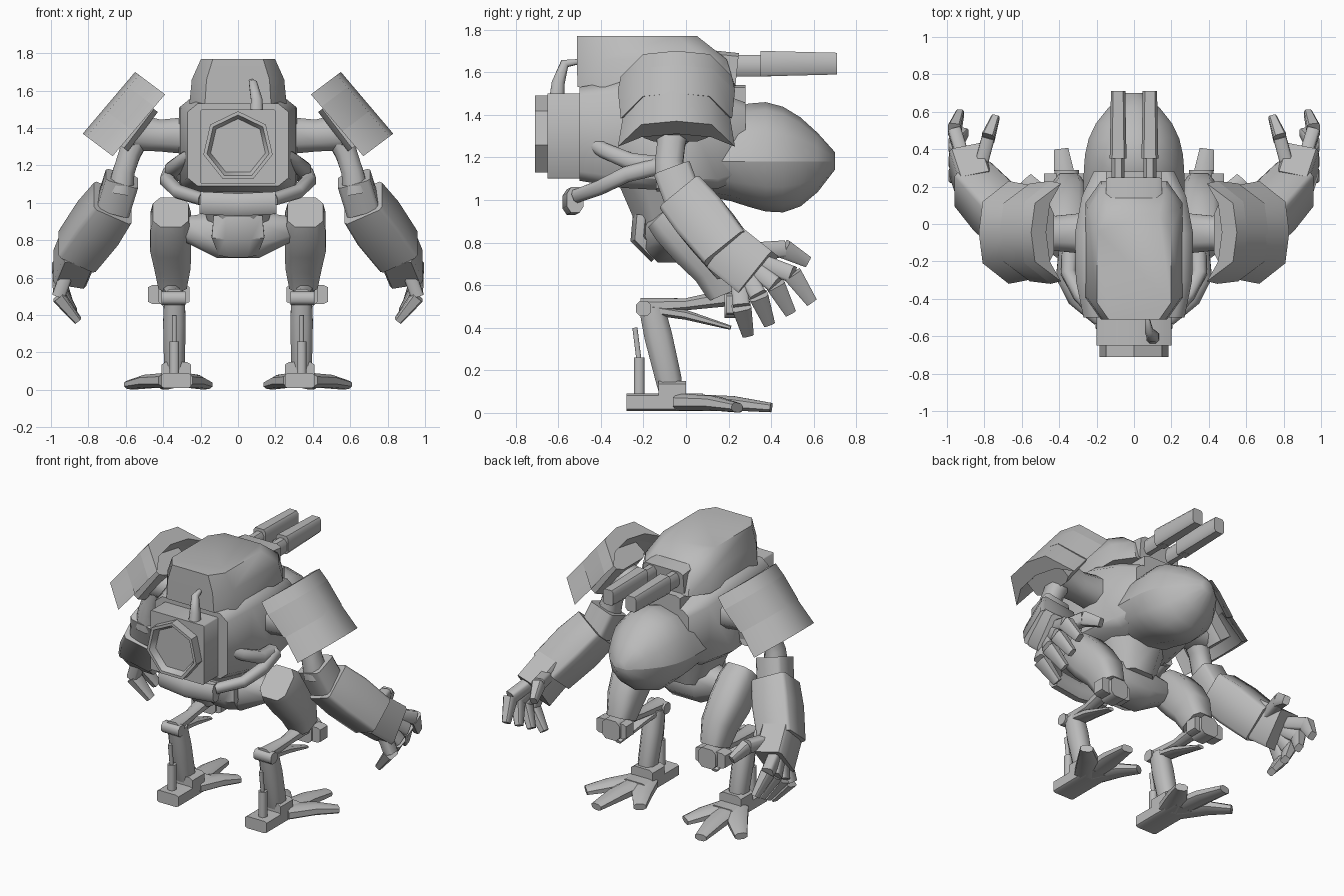
import bpy
import bmesh
import math
from mathutils import Vector

cube = bpy.data.objects.get("Cube")
if cube:
    bpy.data.objects.remove(cube)

colour = (.5, .5, .5, 1)
grey = bpy.data.materials.new("plain grey")
grey.use_nodes = True
grey.diffuse_color = colour
grey.node_tree.nodes["Principled BSDF"].inputs["Base Color"].default_value = colour
ALONG_Y = Vector((0, 1, 0))
UPRIGHT = Vector((0, 0, 1))
parts = []


def loft(name, rings, mirror=False):
    """Skin a list of equal rings of points, optionally mirrored in x."""
    bm = bmesh.new()
    loops = [[bm.verts.new(point) for point in ring] for ring in rings]
    count = len(rings[0])
    for lower, upper in zip(loops, loops[1:]):
        for i in range(count):
            j = (i + 1) % count
            bm.faces.new((lower[i], lower[j], upper[j], upper[i]))
    bm.faces.new(loops[0])
    bm.faces.new(loops[-1])
    bmesh.ops.recalc_face_normals(bm, faces=bm.faces)
    mesh = bpy.data.meshes.new(name)
    bm.to_mesh(mesh)
    bm.free()
    mesh.materials.append(grey)
    part = bpy.data.objects.new(name, mesh)
    bpy.context.collection.objects.link(part)
    if mirror:
        part.modifiers.new("mirror", "MIRROR").use_mirror_merge = False
    parts.append(part)


def limb(name, *path, width, depth=None, taper=1, swell=0, corner=.5, mirror=True, axis=None):
    """Loft a square with cut corners along a path; width and depth are half sizes."""
    points = [Vector(p) for p in path]
    depth = depth or width
    last = len(points) - 1
    rings = []
    for i, centre in enumerate(points):
        t = i / last
        scale = (1 + (taper - 1) * t) * (1 + swell * math.sin(math.pi * t))
        ahead = axis or (points[min(i + 1, last)] - points[max(i - 1, 0)]).normalized()
        guide = ALONG_Y if abs(ahead.x) > .85 else Vector((1, 0, 0))
        side = (guide - ahead * ahead.dot(guide)).normalized() * width * scale
        up = ahead.cross(side.normalized()) * depth * scale
        ring = []
        for a, b in ((1, 1), (-1, 1), (-1, -1), (1, -1)):
            first, second = side * a + up * b * corner, side * a * corner + up * b
            ring += [first, second] if a == b else [second, first]
        rings.append([centre + offset for offset in ring])
    loft(name, rings, mirror)


# Body, snout and upper hull
limb("body", (0, -.5, 1.31), (0, -.3, 1.31), (0, -.05, 1.3), (0, .15, 1.28), (0, .28, 1.28),
     width=.27, depth=.22, taper=.8, swell=.3, corner=.8, mirror=False, axis=ALONG_Y)
limb("snout", (0, -.4, 1.3), (0, -.65, 1.3), width=.2, depth=.2, corner=.97, mirror=False)
limb("upper_hull", (0, -.14, 1.53), (0, -.16, 1.66), (0, -.23, 1.77), width=.26, depth=.37,
     taper=.76, swell=.08, corner=.68, mirror=False, axis=UPRIGHT)
limb("hull_tail", (0, .05, 1.63), (0, .24, 1.61), width=.15, depth=.08, corner=.8, mirror=False)


def port_ring(radius, y):
    """Seven-sided ring facing forward."""
    angles = [i * math.tau / 7 for i in range(7)]
    return [(radius * math.sin(a), y, 1.3 + radius * math.cos(a)) for a in angles]


loft("front_port", [port_ring(.19, -.6), port_ring(.19, -.71),
                    port_ring(.17, -.71), port_ring(.15, -.67)])
limb("antenna", (.1, -.61, 1.42), (.1, -.6, 1.55), (.08, -.57, 1.64), (.07, -.5, 1.65),
     width=.04, taper=.3, mirror=False)

# Twin rear barrels and their mount
limb("barrel_mount", (0, .1, 1.48), (0, .28, 1.48), width=.15, depth=.06, corner=.8, mirror=False)
limb("barrel_root", (.085, .15, 1.63), (.085, .4, 1.63), width=.035, depth=.05)
limb("barrel", (.085, .35, 1.64), (.085, .71, 1.64), width=.045, depth=.06, taper=.85, corner=.7)


def shell(name, height, delay):
    """Half dome reaching back from the body; delay moves its crest to the rear."""
    rings = []
    for i in range(8):
        t = i / 7
        half = .27 * math.cos(1.4 * t * t)
        rise = height * math.sin(math.pi * (.25 + .7 * t ** delay))
        arc = [math.pi * step / 6 for step in range(7)]
        rings.append([(half * math.cos(a), .13 + .57 * t, 1.18 + rise * math.sin(a)) for a in arc])
    loft(name, rings)


shell("rear_shell_upper", height=.28, delay=1.1)
shell("rear_shell_lower", height=-.24, delay=1.6)

# Waist and pelvis
limb("waist", (0, -.06, .84), (0, -.08, 1.1), width=.14, depth=.15, taper=1.6, mirror=False)
limb("pelvis", (-.27, -.05, .86), (-.1, -.07, .83), (.1, -.07, .83), (.27, -.05, .86),
     width=.07, swell=.9, mirror=False)
limb("pelvis_cap", (0, -.21, .93), (0, -.22, .82), (0, -.14, .73),
     width=.13, depth=.04, taper=.8, swell=.2, mirror=False)

# Front bumper and curved side tubes
limb("bumper", (-.2, -.52, 1), (0, -.54, .99), (.2, -.52, 1), width=.04, depth=.06, mirror=False)
limb("bumper_tube", (.36, -.12, 1.16), (.38, -.28, 1.12), (.32, -.4, 1.06), (.19, -.51, 1.02),
     width=.04, taper=.8)
limb("cheek_tube", (.34, -.12, 1.16), (.35, -.26, 1.18), (.29, -.38, 1.23), (.23, -.45, 1.27),
     width=.045, taper=.7)

# Shoulders
limb("shoulder_joint", (.26, -.05, 1.36), (.42, -.05, 1.36), (.56, -.05, 1.38),
     width=.11, depth=.1, swell=-.15)
limb("shoulder_core", (.5, -.05, 1.54), (.66, -.05, 1.33), width=.09, depth=.15, corner=.7)


def plate(name, start, end, grow):
    """Arched armour plate, placed by its share of the shoulder slope."""
    def bulge(s):
        return .1 - .2 * s ** 4

    profile = [(s, bulge(s)) for s in (-1, -.6, 0, .6, 1)]
    profile += [(s, bulge(s) - .1) for s in (.6, 0, -.6)]
    outward = Vector((.8, 0, .6))
    rings = []
    for share, scale in ((start, 1), (end, grow)):
        centre = Vector((.47, -.045, 1.64)).lerp(Vector((.75, -.045, 1.31)), share)
        rings.append([centre + ALONG_Y * .275 * s * scale + outward * n for s, n in profile])
    loft(name, rings, mirror=True)


plate("shoulder_plate_crest", start=.2, end=0, grow=.95)
plate("shoulder_plate_upper", start=.2, end=.6, grow=.95)
plate("shoulder_plate_lower", start=1, end=.5, grow=.9)

# Arms
limb("upper_arm", (.54, -.06, 1.36), (.58, -.07, 1.26), (.61, -.08, 1.17), (.63, -.06, 1.06),
     width=.07, depth=.08, swell=-.2)
limb("elbow", (.62, -.06, 1.13), (.67, 0, .97), width=.09, corner=.8)
limb("forearm", (.67, 0, 1), (.75, .09, .89), (.86, .21, .74),
     width=.115, depth=.12, swell=.08, corner=.85)
limb("hand", (.85, .19, .77), (.9, .34, .65), width=.09, depth=.125, corner=.85)


def finger(name, root, knuckle, tip):
    limb(name + "_base", root, knuckle, width=.035, depth=.04, corner=.7)
    limb(name + "_tip", knuckle, tip, width=.035, depth=.045, taper=.6, corner=.7)


finger("thumb", (.82, .31, .76), (.78, .46, .77), (.74, .57, .71))
for i, name in enumerate(("first", "second", "third", "fourth")):
    finger(name + "_finger", (.92, .37 - i * .04, .7 - i * .03),
           (.96, .5 - i * .08, .65 - i * .05), (.93 - i * .025, .59 - i * .1, .52 - i * .05))

# Legs
limb("thigh", (.36, -.1, .95), (.36, -.05, .9), (.36, .05, .79), (.35, .14, .68), (.35, .19, .56),
     width=.095, depth=.11, taper=.8, swell=.28, corner=.6)
limb("knee", (.37, .19, .51), (.37, .27, .51), width=.11, depth=.05, corner=.8)
limb("knee_hub", (.36, .18, .51), (.36, .29, .51), width=.065, corner=.6)
limb("lower_link", (.36, .19, .54), (.35, 0, .51), (.34, -.21, .5),
     width=.05, depth=.04, swell=-.3)
limb("link_fin", (.34, -.2, .49), (.35, 0, .46), (.36, .21, .4),
     width=.05, depth=.025, taper=.4, swell=.3)
limb("ankle_hinge", (.28, -.2, .49), (.41, -.2, .49), width=.035)
limb("shin", (.34, -.16, .49), (.34, -.13, .36), (.34, -.08, .15), (.34, -.07, .07),
     width=.055, depth=.06, taper=.8, swell=.2)
limb("piston_sleeve", (.34, -.22, .06), (.34, -.22, .26), width=.025)
limb("piston_rod", (.34, -.22, .24), (.34, -.24, .4), width=.012)

# Feet with three splayed toes
limb("foot", (.33, -.28, .05), (.33, .08, .05), width=.08, depth=.04, corner=.8)
limb("ankle_block", (.33, -.13, .1), (.33, 0, .1), width=.08, depth=.05, corner=.7)
for name, reach, tip in (("inner", -.16, .25), ("middle", .06, .4), ("outer", .25, .24)):
    limb(name + "_toe", (.33 + reach * .15, -.02, .05), (.33 + reach * .6, tip * .55, .045),
         (.33 + reach, tip, .025), width=.07, depth=.04, taper=.55, swell=.1)

# Smooth shading with kept creases
bpy.ops.object.select_all(action="DESELECT")
for part in parts:
    part.select_set(True)
bpy.context.view_layer.objects.active = parts[0]
bpy.ops.object.shade_smooth_by_angle(angle=math.radians(50))
